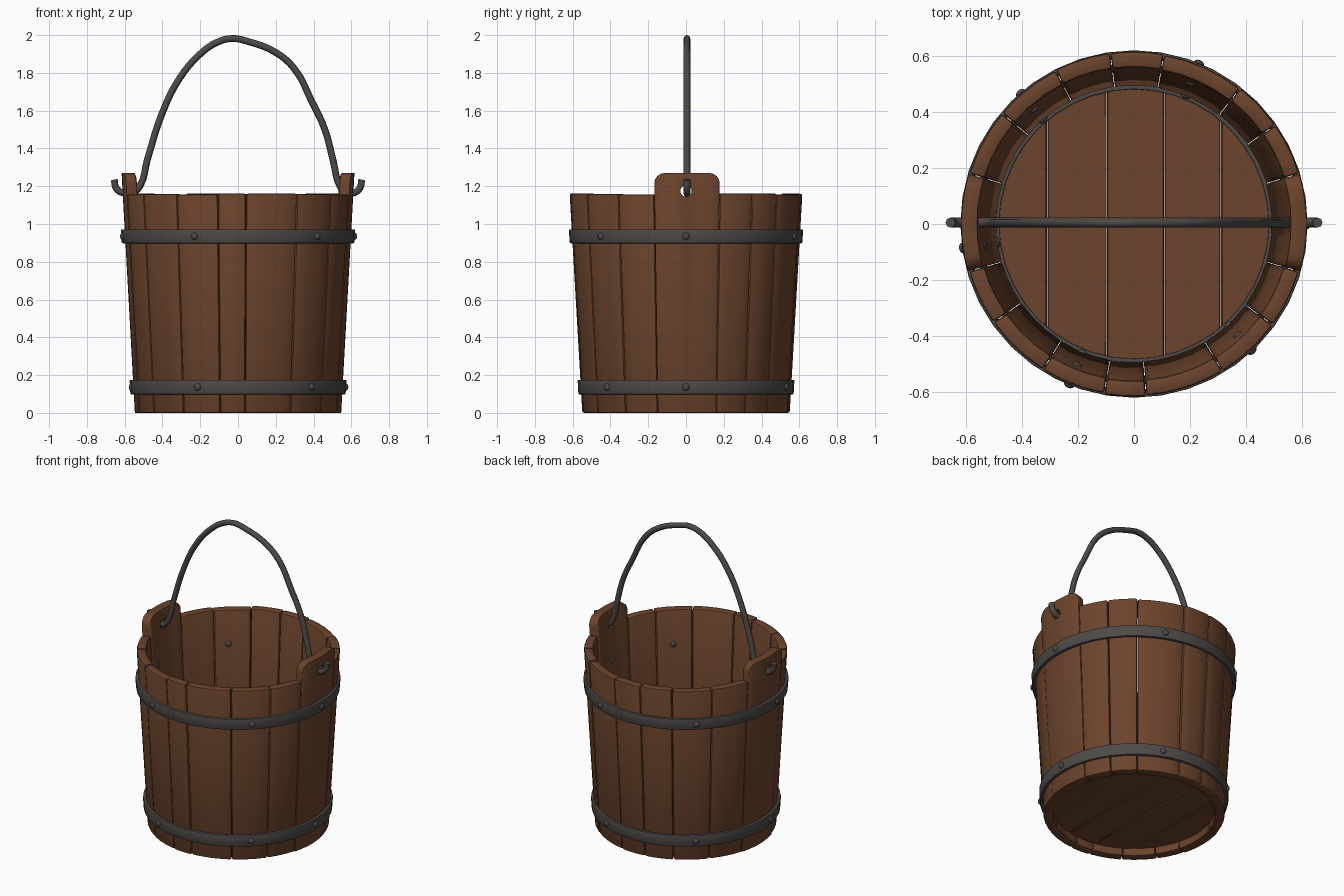
import bpy, bmesh, math, random
from math import radians, sin, cos, sqrt
from mathutils import Vector

random.seed(4)
cube = bpy.data.objects.get("Cube")
if cube:
    bpy.data.objects.remove(cube, do_unlink=True)

HEIGHT = 1.16


def material(name, rgb):
    m = bpy.data.materials.new(name)
    m.use_nodes = True
    m.diffuse_color = (*rgb, 1)
    bsdf = m.node_tree.nodes["Principled BSDF"]
    bsdf.inputs["Base Color"].default_value = (*rgb, 1)
    bsdf.inputs["Roughness"].default_value = 0.7
    return m


wood = material("brown wood", (0.15, 0.058, 0.026))
iron = material("dark iron", (0.075, 0.068, 0.064))


def activate(ob):
    bpy.ops.object.select_all(action='DESELECT')
    ob.select_set(True)
    bpy.context.view_layer.objects.active = ob


def finish(name, bm, mat, bevel=0.0, cutter=None, segments=2):
    """Turn a bmesh into a bevelled, optionally drilled, smooth object."""
    bmesh.ops.recalc_face_normals(bm, faces=bm.faces)
    me = bpy.data.meshes.new(name)
    bm.to_mesh(me)
    bm.free()
    ob = bpy.data.objects.new(name, me)
    bpy.context.collection.objects.link(ob)
    me.materials.append(mat)
    activate(ob)
    if bevel:
        mod = ob.modifiers.new("bevel", 'BEVEL')
        mod.width, mod.segments = bevel, segments
        mod.limit_method, mod.angle_limit = 'ANGLE', radians(40)
        bpy.ops.object.modifier_apply(modifier="bevel")
    if cutter:
        mod = ob.modifiers.new("hole", 'BOOLEAN')
        mod.operation, mod.solver, mod.object = 'DIFFERENCE', 'EXACT', cutter
        bpy.ops.object.modifier_apply(modifier="hole")
    bpy.ops.object.shade_smooth_by_angle(angle=radians(38))
    return ob


def outer_radius(z):
    return 0.548 + 0.067 * min(z / HEIGHT, 1.05)


def inner_radius(z):
    return 0.487 + 0.071 * min(z / HEIGHT, 1.05)


def polar(r, a, z):
    return Vector((r * cos(a), r * sin(a), z))


def stave(name, start, end, columns, top, bevel, cutter=None):
    """Curved board; columns are fractions across it, top gives its height there."""
    gap = radians(0.12)
    a0, a1 = radians(start) + gap, radians(end) - gap
    bm = bmesh.new()
    push = random.uniform(-0.003, 0.003)
    rings = []
    for t in columns:
        a, h = a0 + (a1 - a0) * t, top(t)
        rings.append([bm.verts.new(polar(r(z) + push, a, z))
                      for r, z in ((outer_radius, 0), (outer_radius, h),
                                   (inner_radius, h), (inner_radius, 0))])
    for p, q in zip(rings, rings[1:]):
        for i in range(4):
            j = (i + 1) % 4
            bm.faces.new((p[i], p[j], q[j], q[i]))
    bm.faces.new(rings[0])
    bm.faces.new(rings[-1])
    return finish(name, bm, wood, bevel, cutter)


# Drill for the handle holes
bpy.ops.mesh.primitive_cylinder_add(vertices=20, radius=0.03, depth=2,
                                    location=(0, 0, 1.175), rotation=(0, radians(90), 0))
drill = bpy.context.object
drill.name = "hole_cutter"
drill.hide_render = True


# Staves, with the two wide ones rising into rounded ears
def ear_top(t):
    d = min(t, 1 - t) * 0.34
    c = 0.055
    return 1.215 + (c if d >= c else sqrt(c * c - (c - d) ** 2))


EAR_COLUMNS = [0, 0.012, 0.045, 0.1, 0.165, 0.33, 0.5, 0.67, 0.835, 0.9, 0.955, 0.988, 1]
seams = [-164, -145, -122, -100, -86, -59, -36, -16, 17, 35, 52, 80, 98, 117, 140, 163, 196]
for k, (a, b) in enumerate(zip(seams, seams[1:])):
    if a in (-16, 163):
        side = "left" if a == -16 else "right"
        stave(f"{side}_ear_stave", a, b, EAR_COLUMNS, ear_top, 0.012, drill)
    else:
        n = max(2, round((b - a) / 7))
        h = HEIGHT + random.uniform(-0.005, 0.003)
        stave(f"stave_{k}", a, b, [i / n for i in range(n + 1)], lambda t: h, 0.011)
bpy.data.objects.remove(drill, do_unlink=True)

# Floor boards cut to a circle
R = 0.493
edges = [-R, -0.31, -0.098, 0.108, 0.31, R]
for k, (x0, x1) in enumerate(zip(edges, edges[1:])):
    xs = [x0 + 0.001 + (x1 - x0 - 0.002) * i / 10 for i in range(11)]
    half = [(x, sqrt(max(R * R - x * x, 1e-4))) for x in xs]
    outline = half + [(x, -y) for x, y in reversed(half)]
    bm = bmesh.new()
    face = bm.faces.new([bm.verts.new((x, y, 0.05)) for x, y in outline])
    ext = bmesh.ops.extrude_face_region(bm, geom=[face])
    up = [v for v in ext["geom"] if isinstance(v, bmesh.types.BMVert)]
    bmesh.ops.translate(bm, verts=up, vec=(0, 0, 0.055))
    finish(f"floor_board_{k}", bm, wood, 0.004, segments=1)


def band(name, z0, z1, outer, inner, bevel):
    """Closed hoop; outer and inner are radius functions of height."""
    bm = bmesh.new()
    n = 40
    rings = [[bm.verts.new(polar(r, math.tau * i / n, z))
              for r, z in ((outer(z0), z0), (outer(z1), z1), (inner(z1), z1), (inner(z0), z0))]
             for i in range(n)]
    for i in range(n):
        p, q = rings[i], rings[(i + 1) % n]
        for j in range(4):
            m = (j + 1) % 4
            bm.faces.new((p[j], p[m], q[m], q[j]))
    return finish(name, bm, iron, bevel)


# Iron hoops and the thin ring around the floor
def hoop_outer(z):
    return outer_radius(z) + 0.016


def hoop_inner(z):
    return outer_radius(z) - 0.008


hoops = {"lower": (0.098, 0.175), "upper": (0.898, 0.972)}
for label, (z0, z1) in hoops.items():
    band(f"{label}_hoop", z0, z1, hoop_outer, hoop_inner, 0.006)
band("floor_ring", 0.1, 0.114, lambda z: 0.497, lambda z: 0.481, 0.003)

# Rivets, domed outside and showing through inside
for label, (z0, z1) in hoops.items():
    z = (z0 + z1) / 2
    for k, deg in enumerate((-112, -47, 0, 68, 131, 188)):
        for place, r in (("outer", hoop_outer(z)), ("inner", inner_radius(z))):
            bm = bmesh.new()
            bmesh.ops.create_uvsphere(bm, u_segments=12, v_segments=8, radius=0.019)
            bmesh.ops.scale(bm, verts=bm.verts, vec=(0.65, 1, 1))
            ob = finish(f"{label}_{place}_rivet_{k}", bm, iron)
            ob.location = polar(r, radians(deg), z)
            ob.rotation_euler.z = radians(deg)

# Bent iron handle with hooked ends
path = [(-.655, 1.235), (-.645, 1.19), (-.61, 1.165), (-.56, 1.165), (-.52, 1.2), (-.48, 1.34),
        (-.4, 1.59), (-.31, 1.77), (-.2, 1.9), (-.11, 1.962), (-.03, 1.982), (.05, 1.967),
        (.2, 1.908), (.3, 1.82), (.39, 1.65), (.46, 1.5), (.505, 1.33), (.54, 1.2),
        (.575, 1.165), (.615, 1.165), (.645, 1.19), (.655, 1.235)]
curve = bpy.data.curves.new("handle", 'CURVE')
curve.dimensions = '3D'
curve.bevel_depth, curve.bevel_resolution = 0.018, 2
curve.resolution_u, curve.use_fill_caps = 4, True
spline = curve.splines.new('BEZIER')
spline.bezier_points.add(len(path) - 1)
for point, (x, z) in zip(spline.bezier_points, path):
    point.co = (x, 0.005, z)
    point.handle_left_type = point.handle_right_type = 'AUTO'
handle = bpy.data.objects.new("handle", curve)
bpy.context.collection.objects.link(handle)
curve.materials.append(iron)
activate(handle)
bpy.ops.object.convert(target='MESH')
bpy.ops.object.shade_smooth_by_angle(angle=radians(50))
